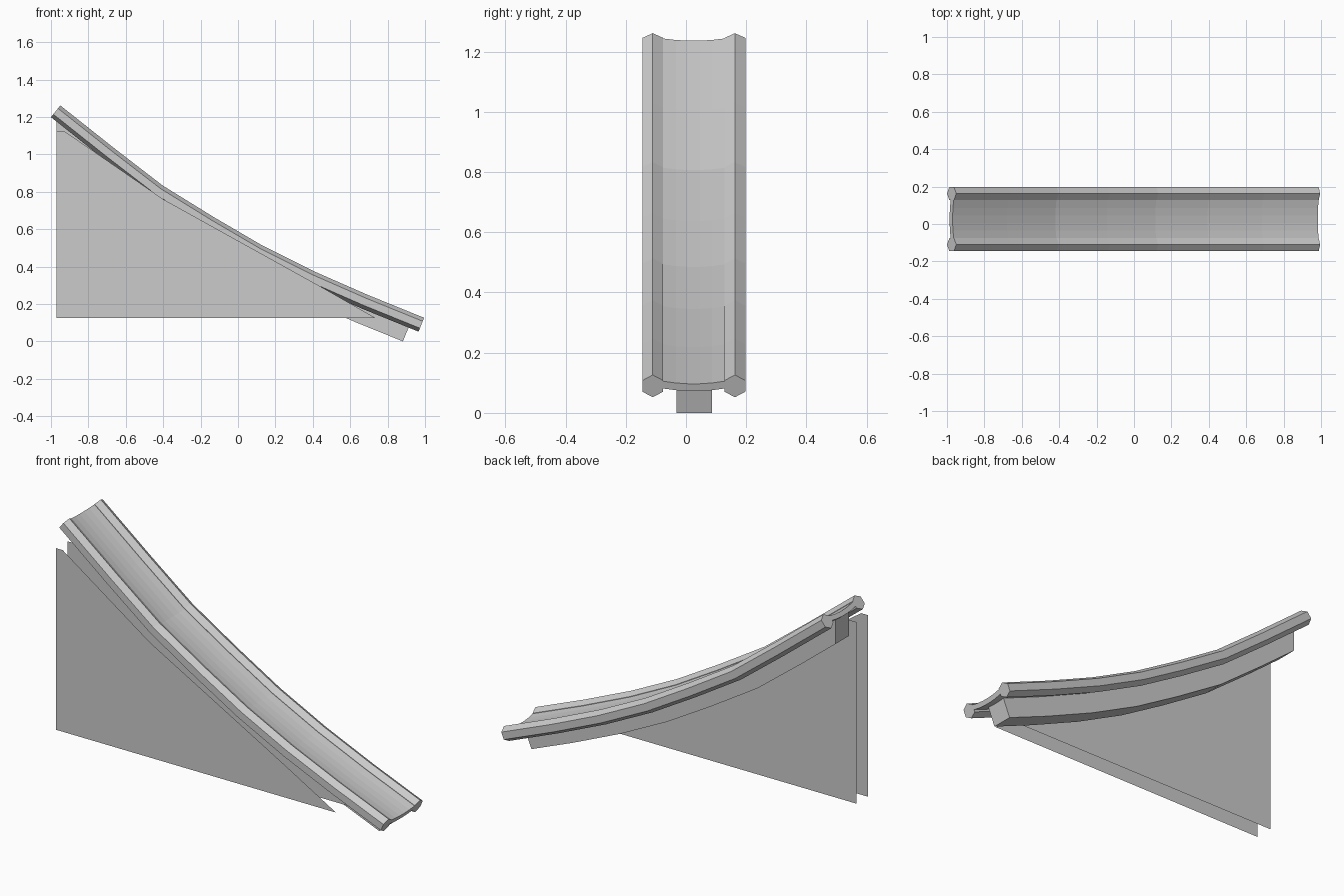
import bpy, math
from mathutils import Vector

if "Cube" in bpy.data.objects:
    bpy.data.objects.remove(bpy.data.objects["Cube"])

MID = 0.026  # y of the slide's centre line

# Side profile of the slide (x, z)
PATH = [Vector(p) for p in [(-.975, 1.23), (-.685, 1.0), (-.425, .80), (-.15, .63),
                            (.11, .478), (.39, .338), (.68, .211), (.98, .089)]]


def make(name, verts, faces):
    mesh = bpy.data.meshes.new(name)
    mesh.from_pydata(verts, [], faces)
    obj = bpy.data.objects.new(name, mesh)
    bpy.context.collection.objects.link(obj)
    return obj


def frames():
    """Path points with their upward normals."""
    out = []
    for i, p in enumerate(PATH):
        t = (PATH[min(i + 1, len(PATH) - 1)] - PATH[max(i - 1, 0)]).normalized()
        out.append((p, Vector((-t.y, t.x))))
    return out


def sweep(name, section, rings):
    """Sweep a closed (y, normal) section, counter-clockwise, along the rings."""
    n = len(section)
    verts = [(p.x + d.x * h, y, p.y + d.y * h) for p, d in rings for y, h in section]
    faces = [(r * n + i, r * n + (i + 1) % n, (r + 1) * n + (i + 1) % n, (r + 1) * n + i)
             for r in range(len(rings) - 1) for i in range(n)]
    last = (len(rings) - 1) * n
    faces += [tuple(reversed(range(n))), tuple(range(last, last + n))]
    return make(name, verts, faces)


rings = frames()

# Hexagonal side rails
for name, side in (("front_rail", -1), ("back_rail", 1)):
    hexagon = [(MID + side * .1365 + .04 * math.cos(math.radians(30 + 60 * k)),
                .04 * math.sin(math.radians(30 + 60 * k))) for k in range(6)]
    sweep(name, hexagon, rings)

# Shallow curved sliding surface
ys = [-.105, -.06, -.02, .02, .06, .105]
lower = [(MID + y, -.018 + .9 * y * y) for y in ys]
upper = [(MID + y, .008 + .9 * y * y) for y in reversed(ys)]
sweep("slide_bed", lower + upper, rings)

# Support beam: cut vertically at the top, square at the bottom
beam = [(Vector((-.97, 1.226)), Vector((0, 1.27)))] + rings[1:-1] \
    + [(Vector((.927, .111)), rings[-1][1])]
a, b = MID - .057, MID + .06
sweep("support_beam", [(a, -.12), (b, -.12), (b, -.012), (a, -.012)], beam)

# Two thin side panels
outline = [(-.97, .125), (.735, .125), (.42, .305), (-.4, .76), (-.93, 1.125), (-.97, 1.125)]
for name, y in (("front_panel", -.197), ("inner_panel", -.097)):
    make(name, [(x, y, z) for x, z in outline], [tuple(range(len(outline)))])
